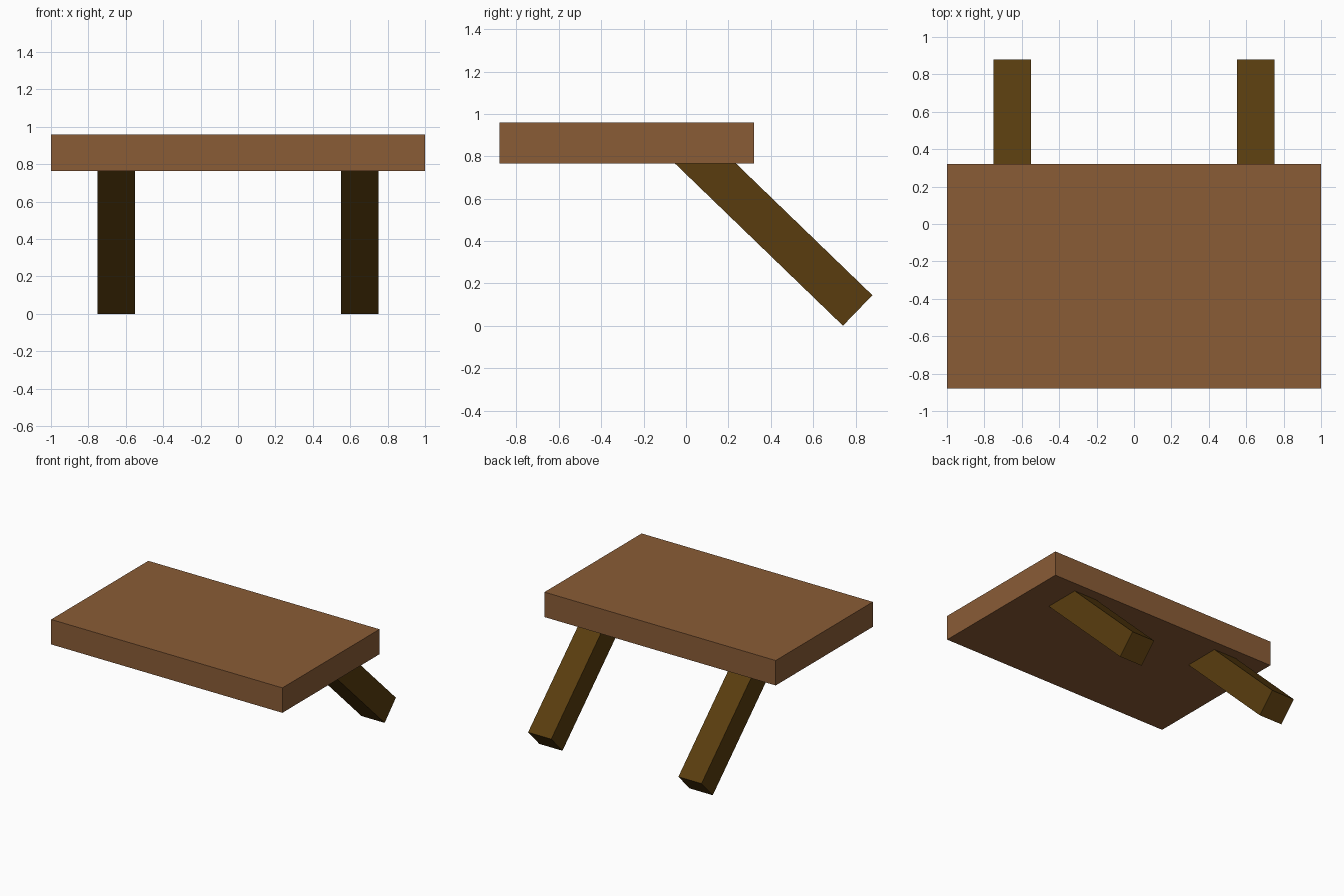
import bpy, math
from mathutils import Matrix, Vector

if "Cube" in bpy.data.objects:
    bpy.data.objects.remove(bpy.data.objects["Cube"])


def material(name, color):
    m = bpy.data.materials.new(name)
    m.diffuse_color = (*color, 1.0)
    m.use_nodes = True
    m.node_tree.nodes["Principled BSDF"].inputs["Base Color"].default_value = m.diffuse_color
    return m


def box(name, center, size, mat, tilt=0.0):
    bpy.ops.mesh.primitive_cube_add(size=1)
    ob = bpy.context.object
    ob.name = name
    ob.data.transform(Matrix.Rotation(tilt, 4, 'X') @ Matrix.Diagonal((*size, 1)))
    ob.location = center
    ob.data.materials.append(mat)
    return ob


top_wood = material("warm_brown_wood", (0.254, 0.107, 0.037))
leg_wood = material("dark_olive_brown_wood", (0.100, 0.046, 0.0045))

# Table slab
box("tabletop", (0, -0.28, 0.8625), (2.0, 1.2, 0.195), top_wood)

# Two slanted back legs, upper ends buried in the slab
tilt = math.radians(46)
axis = Vector((0, -math.sin(tilt), math.cos(tilt)))
foot = Vector((0, 0.81, 0.0725))
length = 1.12
for side, x in (("left", -0.65), ("right", 0.65)):
    center = foot + axis * length / 2 + Vector((x, 0, 0))
    box(side + "_leg", center, (0.2, 0.2, length), leg_wood, tilt)
